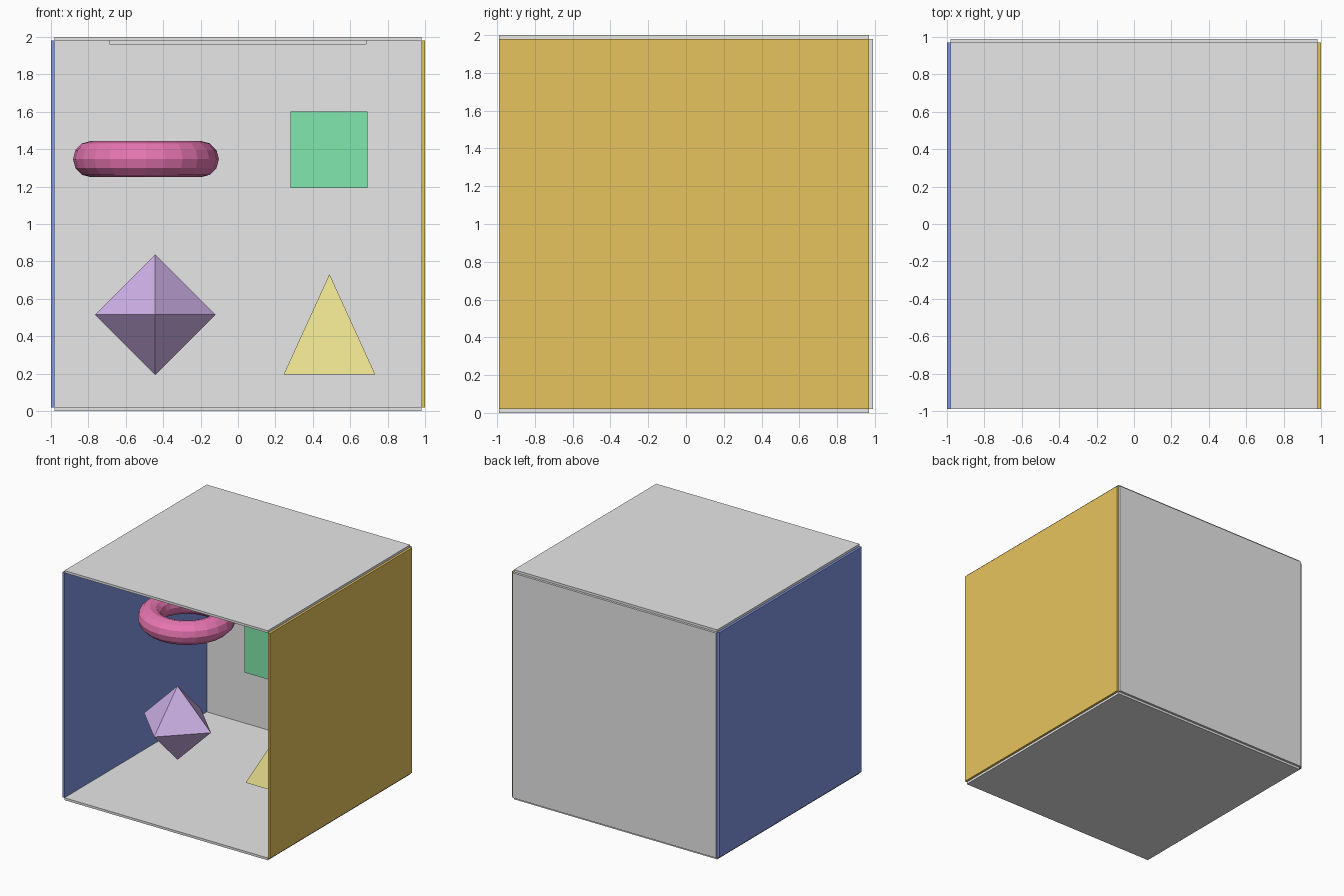
import bpy
import bmesh
from math import cos, sin, pi
from mathutils import Matrix

if "Cube" in bpy.data.objects:
    bpy.data.objects.remove(bpy.data.objects["Cube"], do_unlink=True)


def material(name, rgb):
    mat = bpy.data.materials.new(name)
    mat.use_nodes = True
    mat.diffuse_color = (*rgb, 1)
    mat.node_tree.nodes["Principled BSDF"].inputs["Base Color"].default_value = (*rgb, 1)
    return mat


grey = material("light grey", (0.8, 0.8, 0.8))
blue = material("blue", (0.22, 0.31, 0.78))
gold = material("gold", (0.8, 0.55, 0.11))
pink = material("pink", (0.8, 0.18, 0.44))
green = material("green", (0.22, 0.8, 0.42))
violet = material("violet", (0.62, 0.44, 0.8))
yellow = material("pale yellow", (0.8, 0.73, 0.27))


def finish(name, bm, mat, location):
    bmesh.ops.recalc_face_normals(bm, faces=bm.faces)
    mesh = bpy.data.meshes.new(name)
    bm.to_mesh(mesh)
    bm.free()
    mesh.materials.append(mat)
    obj = bpy.data.objects.new(name, mesh)
    obj.location = location
    bpy.context.collection.objects.link(obj)
    return obj


def box(name, size, location, mat):
    bm = bmesh.new()
    bmesh.ops.create_cube(bm, size=1, matrix=Matrix.Diagonal((*size, 1)))
    return finish(name, bm, mat, location)


def spike(bm, radius, height, turn=0):
    """Four-sided cone with its base at z = 0."""
    bmesh.ops.create_cone(
        bm, cap_ends=False, segments=4, radius1=radius, radius2=0, depth=abs(height),
        matrix=Matrix.Scale(1 if height > 0 else -1, 4, (0, 0, 1))
        @ Matrix.Translation((0, 0, abs(height) / 2)) @ Matrix.Rotation(turn, 4, "Z"))
    bmesh.ops.remove_doubles(bm, verts=bm.verts, dist=1e-4)


# Room: five thin panels that meet along their edges
T = 0.02
SPAN = 1.96
MID_Y = -0.01
box("floor", (SPAN, SPAN, T), (0, MID_Y, T / 2), grey)
box("ceiling", (SPAN, SPAN, T), (0, MID_Y, 2 - T / 2), grey)
box("back_wall", (SPAN, T, SPAN), (0, 0.98, 1), grey)
box("right_wall", (T, SPAN, SPAN), (-0.99, MID_Y, 1), blue)
box("left_wall", (T, SPAN, SPAN), (0.99, MID_Y, 1), gold)

# Flat lamp panel under the ceiling
box("ceiling_panel", (1.375, 1.375, T), (0, MID_Y, 1.97), grey)

# Floating cube
box("floating_cube", (0.41, 0.41, 0.41), (0.487, -0.11, 1.397), green)

# Octahedron: two mirrored spikes
bm = bmesh.new()
spike(bm, 0.322, 0.322)
spike(bm, 0.322, -0.322)
finish("octahedron", bm, violet, (-0.443, -0.2, 0.515))

# Square pyramid with a closed base
bm = bmesh.new()
spike(bm, 0.245 * 2 ** 0.5, 0.537, pi / 4)
bmesh.ops.holes_fill(bm, edges=bm.edges, sides=4)
finish("pyramid", bm, yellow, (0.489, 0, 0.195))

# Ring: a circle spun about the vertical axis
MAJOR, MINOR, SIDES, STEPS = 0.293, 0.097, 12, 24
bm = bmesh.new()
profile = [bm.verts.new((MAJOR + MINOR * cos(2 * pi * i / SIDES), 0,
                         MINOR * sin(2 * pi * i / SIDES))) for i in range(SIDES)]
edges = [bm.edges.new((profile[i - 1], profile[i])) for i in range(SIDES)]
bmesh.ops.spin(bm, geom=profile + edges, axis=(0, 0, 1), cent=(0, 0, 0),
               angle=2 * pi, steps=STEPS, use_merge=True)
bmesh.ops.remove_doubles(bm, verts=bm.verts, dist=1e-4)
finish("ring", bm, pink, (-0.492, 0, 1.347))
